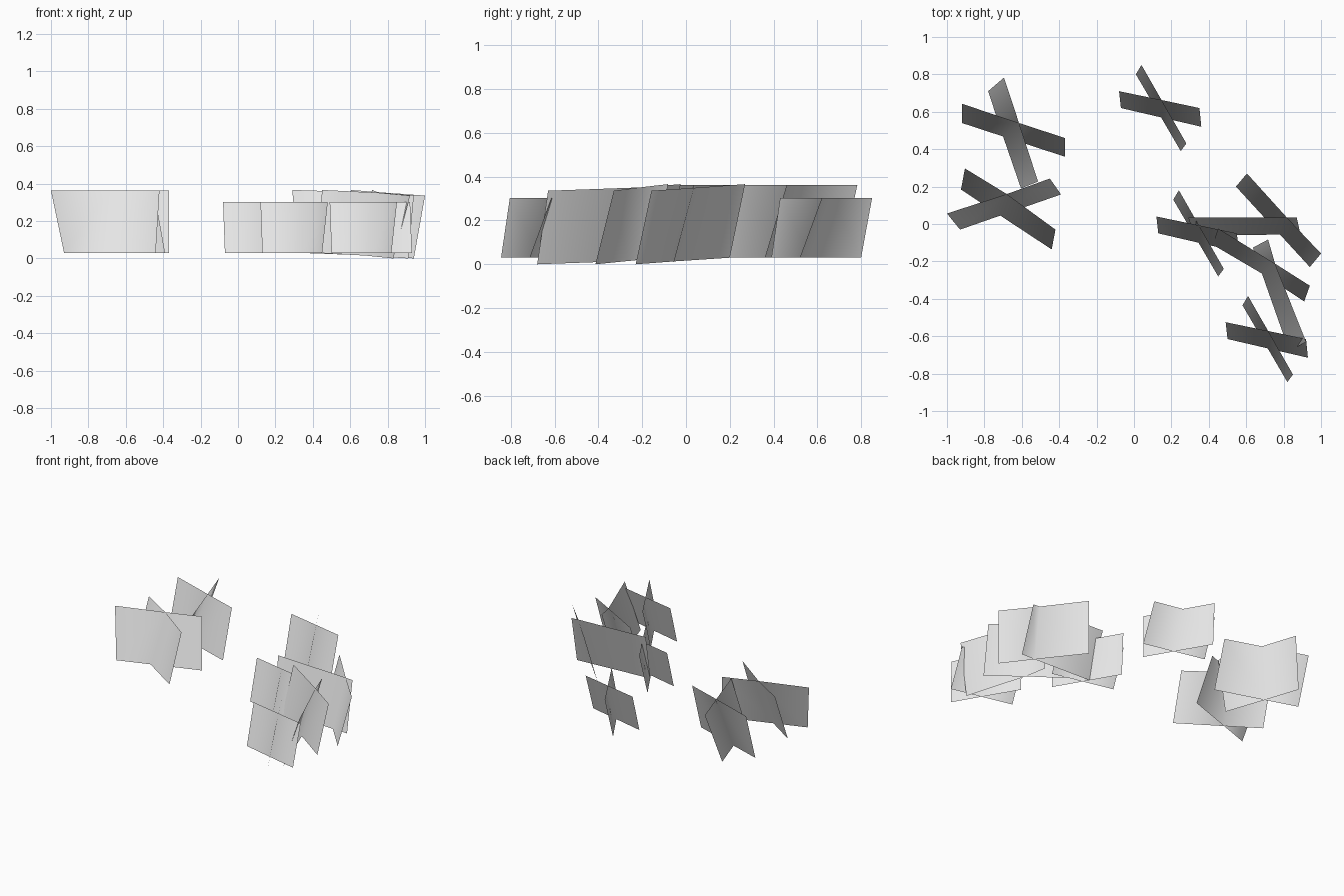
import bpy

cube = bpy.data.objects.get("Cube")
if cube:
    bpy.data.objects.remove(cube, do_unlink=True)

# One plain grey for every blade
grey = bpy.data.materials.new("pale_grey")
grey.use_nodes = True
grey.diffuse_color = (0.8, 0.8, 0.8, 1)
grey.node_tree.nodes["Principled BSDF"].inputs["Base Color"].default_value = (0.8, 0.8, 0.8, 1)


def clump(name, bottom, top, low, high, drops=(0, 0, 0, 0, 0), offset=(0, 0)):
    """Two crossing upright cards that share their middle edge.
    Points run: middle, card one left and right, card two back and front."""
    verts = []
    for ring, level in ((bottom, low), (top, high)):
        for (x, y), drop in zip(ring, drops):
            verts.append((x + offset[0], y + offset[1], level - drop))
    faces = []
    for left, right in ((1, 2), (3, 4)):
        for a, b in ((left, 0), (0, right)):
            faces.append((a, b, b + 5, a + 5))
    mesh = bpy.data.meshes.new(name)
    mesh.from_pydata(verts, [], faces)
    mesh.materials.append(grey)
    for face in mesh.polygons:
        face.use_smooth = True
    obj = bpy.data.objects.new(name, mesh)
    bpy.context.collection.objects.link(obj)
    return obj


# Small clumps: one shape placed three times
small_bottom = [(0.145, 0.57), (-0.07, 0.62), (0.36, 0.52), (0.01, 0.80), (0.25, 0.39)]
small_top = [(0.147, 0.663), (-0.08, 0.71), (0.35, 0.62), (0.04, 0.85), (0.28, 0.43)]
for name, offset in (("small_clump_back", (0, 0)),
                     ("small_clump_middle", (0.20, -0.67)),
                     ("small_clump_front", (0.57, -1.235))):
    clump(name, small_bottom, small_top, 0.03, 0.302, offset=offset)

# Large upright clumps on the right
clump("large_clump_right_back",
      [(-0.70, 0.468), (-0.92, 0.54), (-0.37, 0.36), (-0.78, 0.71), (-0.604, 0.19)],
      [(-0.615, 0.54), (-0.92, 0.643), (-0.37, 0.46), (-0.695, 0.783), (-0.513, 0.227)],
      0.03, 0.363)
clump("large_clump_right_front",
      [(-0.715, 0.045), (-0.93, -0.03), (-0.39, 0.158), (-0.925, 0.184), (-0.44, -0.136)],
      [(-0.68, 0.16), (-1.0, 0.056), (-0.45, 0.243), (-0.904, 0.297), (-0.42, -0.03)],
      0.03, 0.363)

# Large clumps on the left, sinking towards the front
clump("large_clump_left_back",
      [(0.781, -0.057), (0.32, -0.06), (0.89, -0.055), (0.545, 0.20), (0.94, -0.23)],
      [(0.817, 0.035), (0.29, 0.035), (0.87, 0.035), (0.604, 0.27), (1.0, -0.158)],
      0.03, 0.366, drops=(0.017, 0, 0.02, 0, 0.03))
clump("large_clump_left_front",
      [(0.684, -0.265), (0.42, -0.11), (0.91, -0.414), (0.636, -0.126), (0.83, -0.68)],
      [(0.754, -0.212), (0.45, -0.024), (0.94, -0.33), (0.717, -0.083), (0.92, -0.63)],
      0.03, 0.366, drops=(0.015, 0, 0.03, 0, 0.03))
